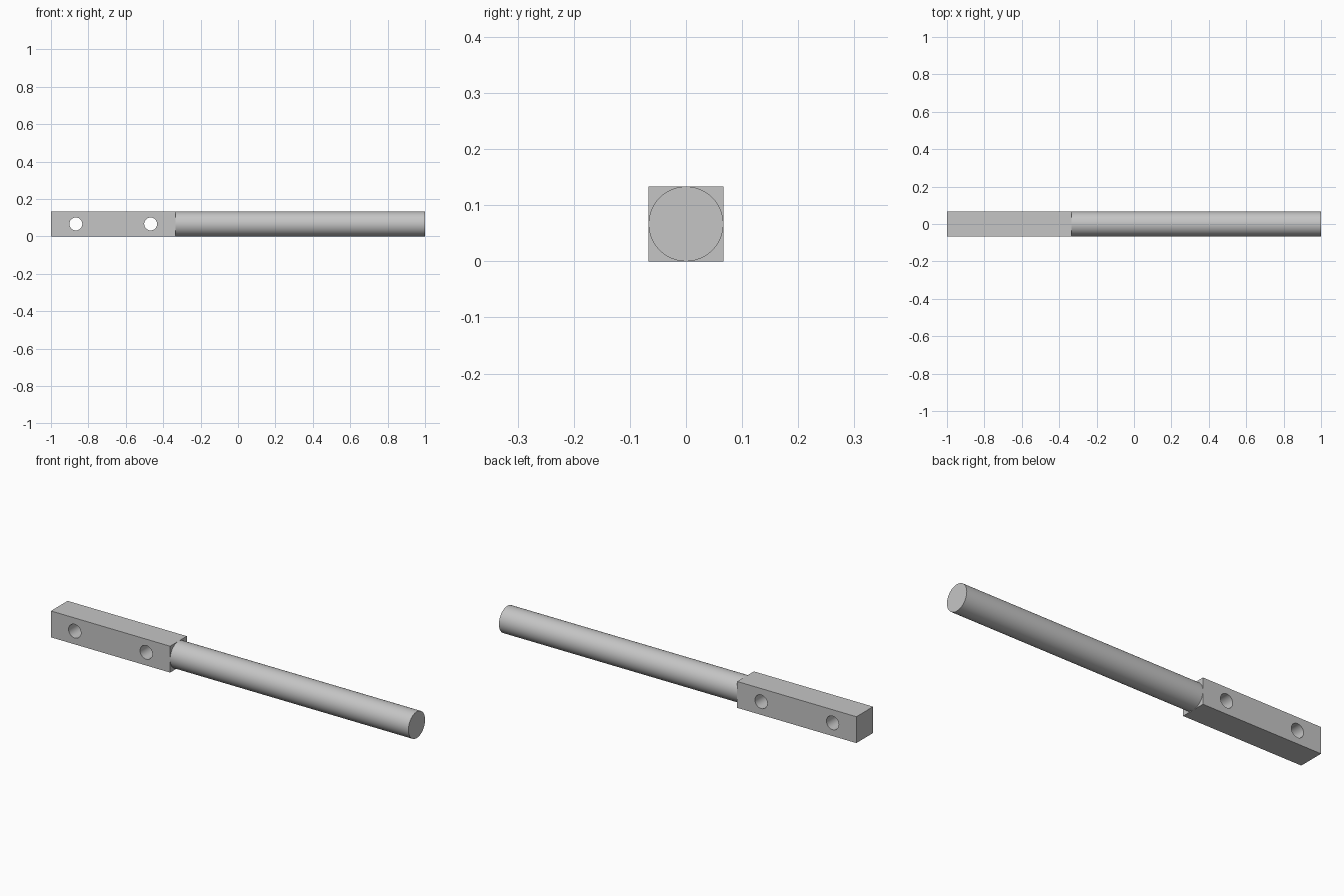
import bpy
from math import pi, radians

cube = bpy.data.objects.get("Cube")
if cube:
    bpy.data.objects.remove(cube, do_unlink=True)

SIDE = 0.1333            # block width and rod diameter
MID = SIDE / 2
JOINT = -0.3333          # where the block meets the rod
HOLE_RADIUS = 0.0345

steel = bpy.data.materials.new("light_grey_steel")
steel.use_nodes = True
colour = (0.56, 0.56, 0.56, 1)
steel.diffuse_color = colour
steel.node_tree.nodes["Principled BSDF"].inputs["Base Color"].default_value = colour


def cylinder(name, radius, depth, location, rotation, sides):
    bpy.ops.mesh.primitive_cylinder_add(vertices=sides, radius=radius, depth=depth,
                                        location=location, rotation=rotation)
    obj = bpy.context.object
    obj.name = name
    obj.data.materials.append(steel)
    return obj


def smooth(obj):
    bpy.ops.object.select_all(action='DESELECT')
    obj.select_set(True)
    bpy.context.view_layer.objects.active = obj
    bpy.ops.object.shade_smooth_by_angle(angle=radians(30))


# Square mounting block
bpy.ops.mesh.primitive_cube_add(size=1, location=((JOINT - 1) / 2, 0, MID))
block = bpy.context.object
block.name = "mounting_block"
block.scale = (JOINT + 1, SIDE, SIDE)
bpy.ops.object.transform_apply(location=False, rotation=False, scale=True)
block.data.materials.append(steel)

# Two bolt holes drilled from front to back
for x in (-0.867, -0.467):
    drill = cylinder("hole_cutter", HOLE_RADIUS, SIDE * 2, (x, 0, MID), (pi / 2, 0, 0), 48)
    drill.hide_render = True
    cut = block.modifiers.new("bolt_hole", 'BOOLEAN')
    cut.operation = 'DIFFERENCE'
    cut.solver = 'EXACT'
    cut.object = drill
    bpy.context.view_layer.objects.active = block
    bpy.ops.object.modifier_apply(modifier=cut.name)
    bpy.data.objects.remove(drill, do_unlink=True)
smooth(block)

# Round rod
rod = cylinder("round_rod", MID, 1 - JOINT, ((1 + JOINT) / 2, 0, MID), (0, pi / 2, 0), 96)
smooth(rod)
